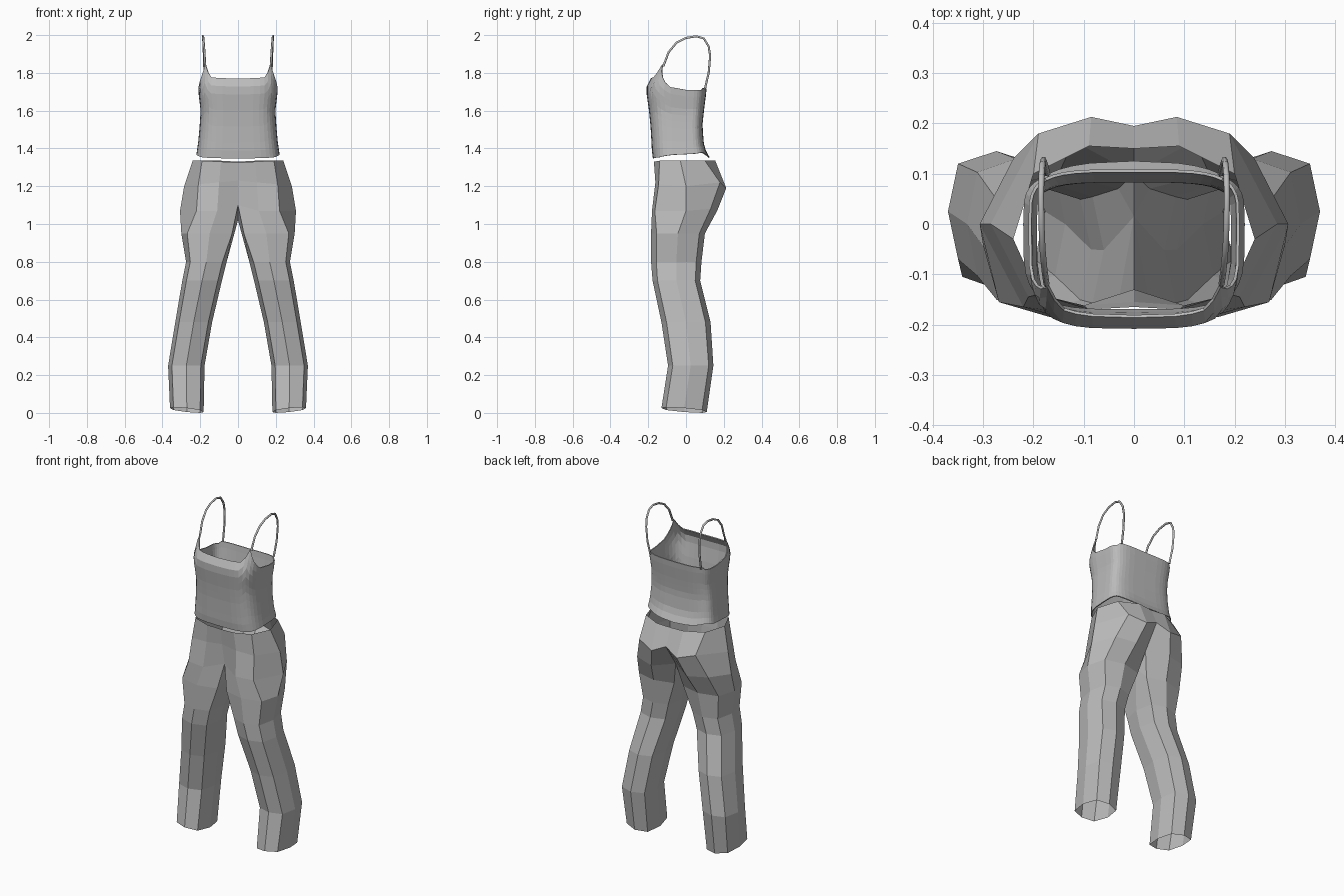
import bpy, bmesh, math

cube = bpy.data.objects.get("Cube")
if cube:
    bpy.data.objects.remove(cube)

grey = bpy.data.materials.new("plain grey cloth")
grey.use_nodes = True
COLOUR = (0.5, 0.5, 0.5, 1)
grey.diffuse_color = COLOUR
grey.node_tree.nodes["Principled BSDF"].inputs["Base Color"].default_value = COLOUR


def add_object(name, data):
    data.materials.append(grey)
    obj = bpy.data.objects.new(name, data)
    bpy.context.collection.objects.link(obj)
    return obj


def finish(name, bm):
    bmesh.ops.recalc_face_normals(bm, faces=bm.faces)
    mesh = bpy.data.meshes.new(name)
    bm.to_mesh(mesh)
    bm.free()
    return add_object(name, mesh)


def bridge(bm, low, high, closed):
    n = len(low)
    for i in range(n if closed else n - 1):
        j = (i + 1) % n
        bm.faces.new((low[i], low[j], high[j], high[i]))


def lookup(keys, t):
    """Interpolate a table of (position, values...) rows."""
    if t <= keys[0][0]:
        return keys[0][1:]
    for a, b in zip(keys, keys[1:]):
        if t <= b[0]:
            f = (t - a[0]) / (b[0] - a[0])
            return [p + (q - p) * f for p, q in zip(a[1:], b[1:])]
    return keys[-1][1:]


# Trousers: half a pelvis and one leg, mirrored
bm = bmesh.new()

# Pelvis rings from centre front round the hip to centre back (x, y, z)
PELVIS = [
    [(0, -.165, 1.325), (.09, -.17, 1.33), (.19, -.14, 1.335), (.24, -.03, 1.335),
     (.2, .1, 1.335), (.09, .155, 1.335), (0, .15, 1.33)],
    [(0, -.155, 1.23), (.1, -.162, 1.22), (.21, -.145, 1.21), (.285, 0, 1.2),
     (.19, .18, 1.22), (.085, .213, 1.19), (0, .195, 1.23)],
    [(0, -.13, 1.1), (.11, -.18, 1.07), (.22, -.165, 1.07), (.307, 0, 1.07),
     (.24, .13, 1.08), (.12, .165, 1.07), (0, .1, 1.09)],
]
pelvis = [[bm.verts.new(p) for p in ring] for ring in PELVIS]
for upper, lower in zip(pelvis, pelvis[1:]):
    bridge(bm, lower, upper, False)

# Leg rings: height, inner x, outer x, front y, back y
LEG = [(.95, 0, .3, -.185, .1), (.8, .06, .275, -.185, .082),
       (.7, .085, .295, -.177, .075), (.48, .137, .332, -.13, .13),
       (.25, .177, .37, -.095, .145), (.015, .182, .36, -.13, .11)]
legs = []
for z, x0, x1, y0, y1 in LEG:
    ring = []
    for k in range(8):
        # starts at the inner front corner, ends at the inner side
        a = math.radians(225 + 45 * k)
        s = 1.12 if k % 2 == 0 else 1
        x = (x0 + x1) / 2 + math.cos(a) * s * (x1 - x0) / 2
        y = (y0 + y1) / 2 + math.sin(a) * s * (y1 - y0) / 2
        dz = .015 * (math.cos(a) - math.sin(a)) / 1.42 if z < .1 else 0
        ring.append(bm.verts.new((x, y, z + dz)))
    legs.append(ring)
crotch = legs[0][7]
crotch.co = (0, .015, 1.02)
for upper, lower in zip(legs, legs[1:]):
    bridge(bm, lower, upper, True)

# Join leg to pelvis
bridge(bm, legs[0][:7], pelvis[-1], False)
bm.faces.new((crotch, legs[0][0], pelvis[-1][0]))
bm.faces.new((legs[0][6], crotch, pelvis[-1][-1]))
trousers = finish("trousers", bm)
mirror = trousers.modifiers.new("mirror", "MIRROR")
mirror.merge_threshold = .002

# Camisole: squarish loft with a shaped neckline
# height, half width, front y, back y
BODY = [(1.345, .222, -.175, .13), (1.375, .22, -.18, .11), (1.42, .212, -.182, .095),
        (1.52, .203, -.188, .087), (1.6, .198, -.196, .095), (1.7, .21, -.21, .108),
        (1.735, .21, -.208, .11), (1.78, .207, -.18, .11), (1.845, .205, -.15, .11)]
# angle from the front, top height
NECK = [(0, 1.77), (30, 1.777), (38, 1.81), (45, 1.845), (54, 1.805), (63, 1.775),
        (72, 1.75), (81, 1.725), (90, 1.71), (126, 1.708), (135, 1.72), (180, 1.715)]
HEM = [(0, 1.347), (45, 1.352), (90, 1.37), (130, 1.38), (180, 1.352)]
SEGMENTS, ROWS = 40, 10


def squarish(v):
    return math.copysign(math.sqrt(abs(v)), v) if abs(v) > 1e-6 else 0


bm = bmesh.new()
rows = []
for r in range(ROWS + 1):
    row = []
    for k in range(SEGMENTS):
        deg = 360 * k / SEGMENTS
        a = math.radians(deg)
        side = min(deg, 360 - deg)
        low, top = lookup(HEM, side)[0], lookup(NECK, side)[0]
        z = low + (top - low) * r / ROWS
        w, front, back = lookup(BODY, z)
        c = squarish(math.cos(a))
        row.append(bm.verts.new((w * squarish(math.sin(a)), c * (front if c > 0 else -back), z)))
    rows.append(row)
for low, high in zip(rows, rows[1:]):
    bridge(bm, low, high, True)
camisole = finish("camisole", bm)
cloth = camisole.modifiers.new("thickness", "SOLIDIFY")
cloth.thickness = .006

# Shoulder straps
STRAP = [(.174, -.12, 1.835), (.178, -.092, 1.91), (.182, -.05, 1.96), (.184, 0, 1.985),
         (.185, .055, 1.994), (.184, .095, 1.982), (.182, .12, 1.94), (.18, .128, 1.89),
         (.177, .12, 1.8), (.172, .1, 1.715)]
for name, sign in (("left_strap", 1), ("right_strap", -1)):
    curve = bpy.data.curves.new(name, "CURVE")
    curve.dimensions = "3D"
    curve.bevel_depth = .006
    curve.bevel_resolution = 1
    curve.use_fill_caps = True
    spline = curve.splines.new("POLY")
    spline.points.add(len(STRAP) - 1)
    for point, (x, y, z) in zip(spline.points, STRAP):
        point.co = (sign * x, y, z, 1)
    add_object(name, curve)
